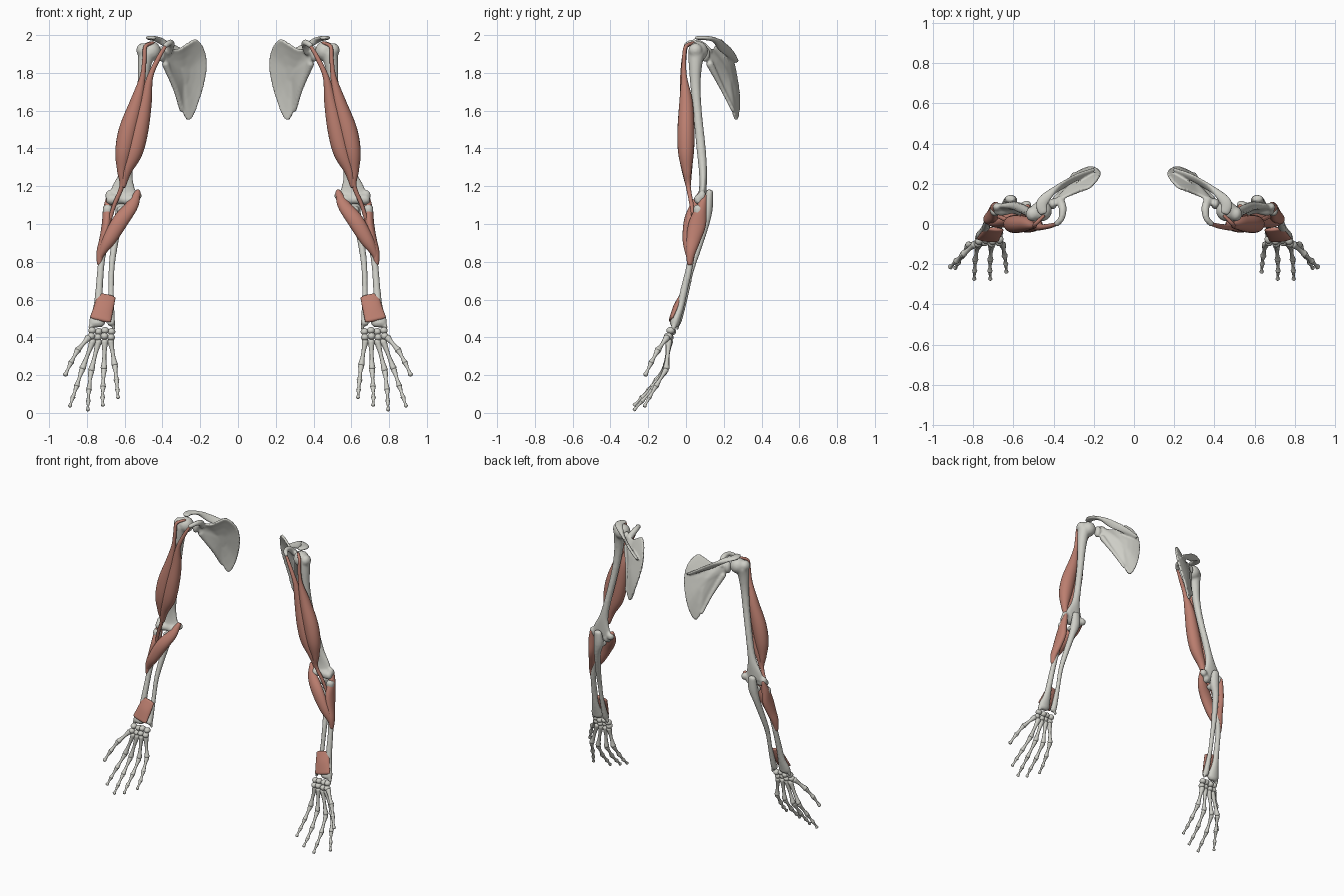
import bpy
import bmesh
import math
from mathutils import Vector

cube = bpy.data.objects.get("Cube")
if cube:
    bpy.data.objects.remove(cube)


def make_material(name, colour):
    mat = bpy.data.materials.new(name)
    mat.use_nodes = True
    mat.diffuse_color = colour
    mat.node_tree.nodes["Principled BSDF"].inputs["Base Color"].default_value = colour
    return mat


BONE = make_material("bone_ivory", (.62, .62, .57, 1))
MUSCLE = make_material("muscle_red", (.50, .21, .16, 1))


def spline(a, b, c, d, t):
    """Smooth interpolation between b and c."""
    return [(2 * q + (r - p) * t + (2 * p - 5 * q + 4 * r - s) * t * t
             + (3 * q - p - 3 * r + s) * t ** 3) / 2 for p, q, r, s in zip(a, b, c, d)]


def loft(bm, points, steps=4, sides=14):
    """Elliptical tube through (x, y, z, half width[, half depth]) with domed ends."""
    keys = [list(p) + [p[-1]] * (5 - len(p)) for p in points]
    last = len(keys) - 1
    path = []
    for i in range(last):
        quad = [keys[max(i - 1, 0)], keys[i], keys[i + 1], keys[min(i + 2, last)]]
        path += [spline(*quad, k / steps) for k in range(steps)]
    path.append(keys[-1])
    centres = [Vector(p[:3]) for p in path]
    sections = []
    for i, p in enumerate(path):
        tangent = centres[min(i + 1, len(path) - 1)] - centres[max(i - 1, 0)]
        sections.append((centres[i], tangent.normalized(), p[3], p[4]))

    def dome(section, sign):
        c, t, a, b = section
        return (c + t * sign * min(a, b) * .6, t, a * .65, b * .65)

    sections = [dome(sections[0], -1)] + sections + [dome(sections[-1], 1)]
    rings = []
    for c, t, a, b in sections:
        ref = Vector((1, 0, 0)) if abs(t.x) < .9 else Vector((0, 1, 0))
        side = (ref - t * ref.dot(t)).normalized()
        other = t.cross(side)
        angles = [math.tau * k / sides for k in range(sides)]
        rings.append([bm.verts.new(c + side * a * math.cos(g) + other * b * math.sin(g))
                      for g in angles])
    for low, high in zip(rings, rings[1:]):
        for k in range(sides):
            n = (k + 1) % sides
            bm.faces.new((low[k], low[n], high[n], high[k]))
    bm.faces.new(rings[0][::-1])
    bm.faces.new(rings[-1])


def blob(bm, centre, radii):
    """Ellipsoid knob."""
    new = bmesh.ops.create_uvsphere(bm, u_segments=14, v_segments=9, radius=1)["verts"]
    bmesh.ops.scale(bm, vec=radii, verts=new)
    bmesh.ops.translate(bm, vec=centre, verts=new)


def small_bone(bm, start, end, r):
    """Slim shaft with flared joints."""
    a, b = Vector(start), Vector(end)
    profile = ((.04, 1.2), (.2, .95), (.5, .65), (.8, .85), (.95, 1.15))
    loft(bm, [(*a.lerp(b, t), r * k) for t, k in profile], steps=2, sides=10)


def finish(bm, name, mat, fuse=0):
    """Make the left part and its mirrored right twin; fuse blends joined shapes."""
    for side, sign in (("left", 1), ("right", -1)):
        copy = bm.copy()
        bmesh.ops.scale(copy, vec=(sign, 1, 1), verts=copy.verts)
        bmesh.ops.recalc_face_normals(copy, faces=copy.faces)
        mesh = bpy.data.meshes.new(f"{side}_{name}")
        copy.to_mesh(mesh)
        copy.free()
        mesh.materials.append(mat)
        for poly in mesh.polygons:
            poly.use_smooth = True
        obj = bpy.data.objects.new(mesh.name, mesh)
        bpy.context.collection.objects.link(obj)
        if fuse:
            remesh = obj.modifiers.new("fuse", "REMESH")
            remesh.mode = "VOXEL"
            remesh.voxel_size = fuse
            remesh.use_smooth_shade = True
            soften = obj.modifiers.new("soften", "SMOOTH")
            soften.factor = .5
            soften.iterations = 4
    bm.free()


# Shoulder blade: dished plate, ridge with overhanging tip, hooked process, socket
bm = bmesh.new()
border = [(.22, .19, 1.98), (.175, .24, 1.91), (.17, .27, 1.8), (.21, .29, 1.65),
          (.26, .275, 1.55), (.3, .25, 1.6), (.335, .19, 1.72), (.39, .12, 1.85),
          (.41, .1, 1.9), (.38, .12, 1.93), (.32, .15, 1.93), (.27, .17, 1.96)]
count = len(border)
outline = []
for i in range(count):
    quad = [border[(i + k) % count] for k in (-1, 0, 1, 2)]
    outline += [Vector(spline(*quad, k / 3)) for k in range(3)]
middle = Vector((.275, .21, 1.8))
bulge = Vector((.6, .8, .1)) * .022
rings = [[bm.verts.new(middle.lerp(p, f) + bulge * (1 - f * f)) for p in outline]
         for f in (1, .8, .55, .25)]
for outer, inner in zip(rings, rings[1:]):
    for k in range(len(outline)):
        n = (k + 1) % len(outline)
        bm.faces.new((outer[k], outer[n], inner[n], inner[k]))
bm.faces.new(rings[-1])
bmesh.ops.recalc_face_normals(bm, faces=bm.faces)
bmesh.ops.solidify(bm, geom=bm.faces[:], thickness=.016)
loft(bm, [(.2, .27, 1.86, .008, .012), (.28, .235, 1.9, .01, .025),
          (.36, .19, 1.94, .01, .028), (.42, .15, 1.975, .022, .014),
          (.46, .1, 1.985, .03, .012), (.45, .055, 1.985, .024, .01)])
loft(bm, [(.37, .12, 1.91, .022), (.355, .08, 1.95, .02), (.36, .03, 1.96, .016),
          (.385, 0, 1.945, .015)])
loft(bm, [(.3, .25, 1.6, .01), (.335, .19, 1.72, .012), (.385, .125, 1.85, .02)])
blob(bm, (.405, .1, 1.9), (.022, .028, .042))
finish(bm, "shoulder_blade", BONE, .0065)

# Upper arm bone
bm = bmesh.new()
loft(bm, [(.485, .055, 1.9, .045), (.495, .05, 1.84, .036), (.505, .05, 1.74, .028),
          (.525, .06, 1.6, .024), (.565, .08, 1.4, .023, .025), (.59, .09, 1.28, .032, .022),
          (.605, .09, 1.2, .06, .02), (.61, .085, 1.15, .075, .022)])
blob(bm, (.46, .065, 1.915), (.053, .053, .053))
blob(bm, (.505, .05, 1.92), (.034, .038, .038))
blob(bm, (.535, .095, 1.15), (.026, .022, .026))
blob(bm, (.68, .085, 1.15), (.024, .022, .03))
loft(bm, [(.565, .075, 1.125, .034), (.61, .075, 1.13, .024), (.645, .07, 1.13, .028),
          (.68, .07, 1.13, .028)])
finish(bm, "upper_arm_bone", BONE, .008)

# Inner forearm bone with elbow point
bm = bmesh.new()
loft(bm, [(.615, .125, 1.17, .028, .02), (.615, .115, 1.09, .034, .028),
          (.635, .1, 1, .022, .024), (.66, .055, .85, .018, .02), (.67, .025, .75, .016),
          (.672, 0, .63, .015), (.672, -.035, .51, .02), (.672, -.05, .475, .022)])
blob(bm, (.615, .075, 1.075), (.03, .028, .022))
blob(bm, (.658, -.045, .455), (.01, .01, .018))
finish(bm, "inner_forearm_bone", BONE, .007)

# Outer forearm bone
bm = bmesh.new()
loft(bm, [(.69, .065, 1.085, .027), (.69, .065, 1.06, .026), (.688, .06, 1.03, .018),
          (.688, .05, .99, .021), (.705, .04, .9, .017), (.725, .02, .78, .018),
          (.735, -.01, .65, .02), (.74, -.03, .56, .027, .02), (.745, -.055, .49, .043, .026),
          (.745, -.06, .47, .042, .026)])
blob(bm, (.78, -.065, .455), (.012, .014, .02))
finish(bm, "outer_forearm_bone", BONE, .007)

# Wrist: two rows of pebbles
bm = bmesh.new()
for row, (z, y, first, gap) in enumerate(((.43, -.075, .67, .034), (.4, -.088, .672, .035))):
    for k in range(4):
        blob(bm, (first + gap * k, y - .006 * (k % 2), z + .006 * (k % 2)),
             (.021, .023, .019))
finish(bm, "wrist_bones", BONE)

# Fingers: joint positions from wrist to tip
fingers = {
    "thumb": [(.79, -.1, .4), (.85, -.15, .33), (.885, -.185, .265), (.915, -.215, .2)],
    "index_finger": [(.767, -.09, .385), (.825, -.105, .23), (.855, -.16, .14),
                     (.875, -.195, .08), (.89, -.22, .035)],
    "middle_finger": [(.737, -.09, .385), (.778, -.11, .22), (.79, -.18, .12),
                      (.793, -.235, .06), (.795, -.275, .015)],
    "ring_finger": [(.705, -.09, .385), (.71, -.11, .23), (.715, -.18, .135),
                    (.717, -.235, .08), (.715, -.275, .04)],
    "little_finger": [(.675, -.085, .385), (.652, -.105, .25), (.643, -.16, .17),
                      (.638, -.2, .12), (.635, -.24, .08)],
}
for name, joints in fingers.items():
    bm = bmesh.new()
    for k, (start, end) in enumerate(zip(joints, joints[1:])):
        small_bone(bm, start, end, .0155 - .002 * k)
    finish(bm, name + "_bones", BONE)

# Muscles
muscles = {
    "biceps_long_head": [
        (.45, .04, 1.96, .008), (.49, 0, 1.94, .01), (.495, -.01, 1.88, .011),
        (.505, -.01, 1.78, .015), (.535, 0, 1.65, .035), (.58, 0, 1.5, .05, .045),
        (.605, 0, 1.38, .045, .042), (.615, .005, 1.28, .025), (.615, .012, 1.2, .013),
        (.655, .03, 1.1, .011), (.685, .045, 1, .01)],
    "biceps_short_head": [
        (.385, 0, 1.94, .009), (.42, -.01, 1.88, .012), (.465, -.015, 1.78, .016),
        (.49, 0, 1.65, .034), (.52, 0, 1.5, .046, .042), (.55, 0, 1.38, .045, .04),
        (.59, .005, 1.28, .027), (.607, .012, 1.2, .013)],
    "forearm_turning_muscle": [
        (.53, .085, 1.17, .015), (.56, .05, 1.1, .033, .025), (.62, .02, 1.02, .042, .03),
        (.68, .01, .92, .036, .028), (.72, .015, .85, .02), (.735, .02, .8, .008)],
    "outer_elbow_muscle": [
        (.685, .1, 1.15, .01), (.69, .08, 1.08, .024, .03), (.695, .06, 1, .026, .046),
        (.71, .04, .92, .024, .038), (.728, .025, .85, .021, .026), (.733, .02, .79, .014)],
    "square_wrist_muscle": [
        (.695, -.026, .62, .048, .01), (.71, -.05, .56, .052, .018),
        (.728, -.078, .495, .057, .012)],
}
for name, points in muscles.items():
    bm = bmesh.new()
    loft(bm, points, steps=6, sides=20)
    finish(bm, name, MUSCLE)
